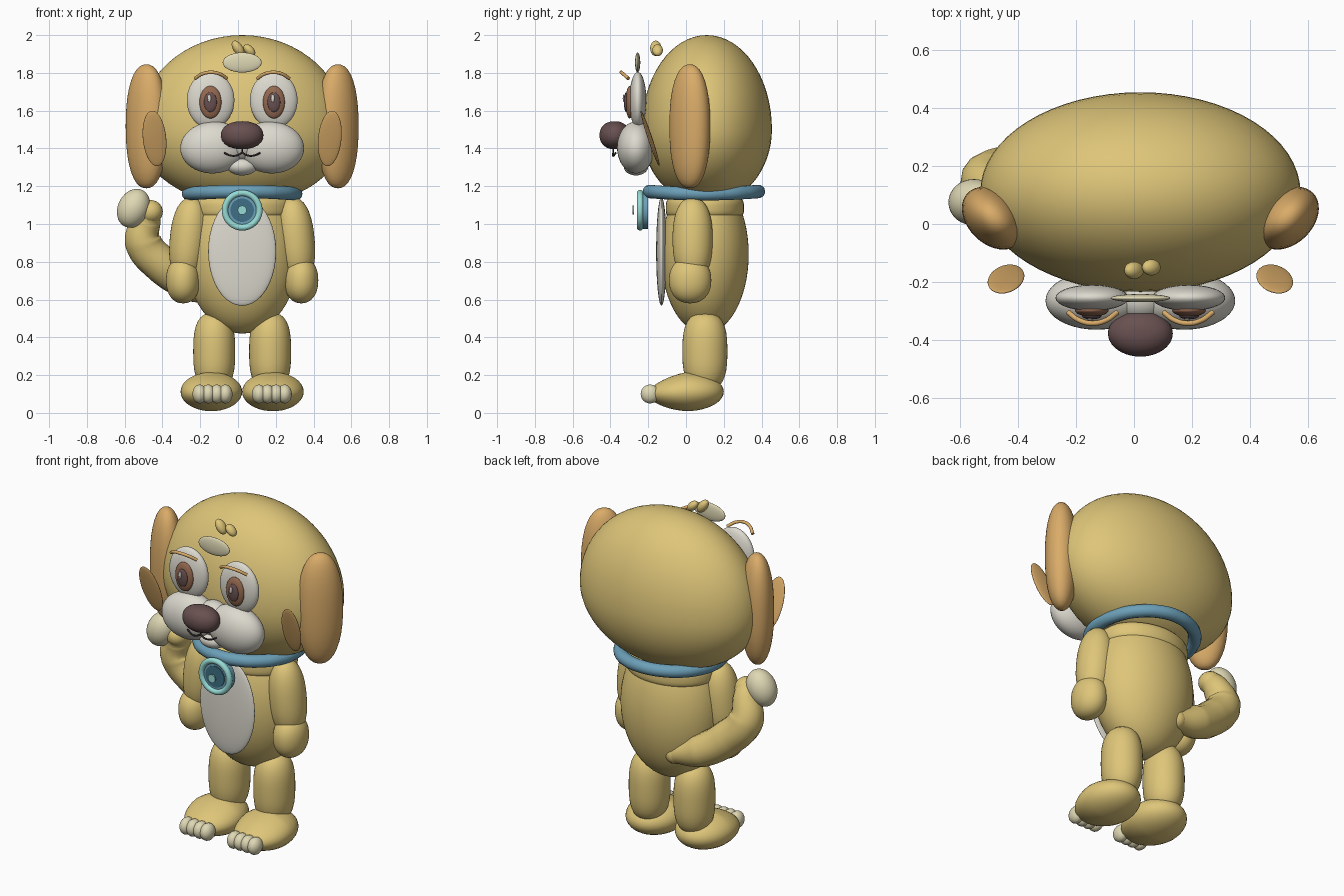
import bpy, bmesh
from math import cos, sin, pi, hypot
from mathutils import Matrix, Euler

cube = bpy.data.objects.get("Cube")
if cube:
    bpy.data.objects.remove(cube, do_unlink=True)

MID = 0.022  # symmetry plane of the figure


def material(name, rgb):
    m = bpy.data.materials.new(name)
    m.use_nodes = True
    m.diffuse_color = (*rgb, 1)
    node = next(n for n in m.node_tree.nodes if n.type == "BSDF_PRINCIPLED")
    node.inputs["Base Color"].default_value = (*rgb, 1)
    node.inputs["Roughness"].default_value = 0.6
    return m


FUR = material("golden fur", (0.73, 0.56, 0.19))
EAR = material("orange tan", (0.70, 0.41, 0.14))
WHITE = material("soft white", (0.72, 0.70, 0.62))
CREAM = material("cream", (0.74, 0.69, 0.46))
BLUE = material("collar blue", (0.15, 0.35, 0.48))
TEAL = material("light teal", (0.31, 0.71, 0.67))
NAVY = material("deep blue", (0.05, 0.16, 0.24))
NOSE = material("plum brown", (0.14, 0.08, 0.08))
IRIS = material("eye brown", (0.30, 0.14, 0.08))
DARK = material("mouth dark", (0.03, 0.02, 0.02))


def finish(bm, name, mat):
    mesh = bpy.data.meshes.new(name)
    bm.to_mesh(mesh)
    bm.free()
    for p in mesh.polygons:
        p.use_smooth = True
    obj = bpy.data.objects.new(name, mesh)
    bpy.context.collection.objects.link(obj)
    mesh.materials.append(mat)
    return obj


def blob(name, mat, at, size, rot=(0, 0, 0), power=2, shape=None, seg=40):
    """Ellipsoid; a higher power gives a fuller barrel, shape edits unit points."""
    bm = bmesh.new()
    bmesh.ops.create_uvsphere(bm, u_segments=seg, v_segments=seg // 2, radius=1)
    for v in bm.verts:
        v.co /= (hypot(v.co.x, v.co.y) ** power + abs(v.co.z) ** power) ** (1 / power)
        if shape:
            shape(v.co)
    turn = Euler(rot).to_matrix().to_4x4()
    bm.transform(Matrix.Translation((at[0] + MID, at[1], at[2])) @ turn
                 @ Matrix.Diagonal((*size, 1)))
    return finish(bm, name, mat)


def pair(name, mat, at, size, rot=(0, 0, 0), **kw):
    for side, s in (("left", 1), ("right", -1)):
        blob(f"{side}_{name}", mat, (s * at[0], at[1], at[2]), size,
             (rot[0], s * rot[1], s * rot[2]), **kw)


def tube(name, mat, points, radius, radii=None, closed=False):
    """Round tube along a smooth curve, with optional thickness per point."""
    cu = bpy.data.curves.new(name, "CURVE")
    cu.dimensions = "3D"
    cu.bevel_depth = radius
    cu.bevel_resolution = 5
    cu.use_fill_caps = True
    sp = cu.splines.new("BEZIER")
    sp.bezier_points.add(len(points) - 1)
    sp.use_cyclic_u = closed
    for i, (bp, p) in enumerate(zip(sp.bezier_points, points)):
        bp.co = (p[0] + MID, p[1], p[2])
        bp.handle_left_type = bp.handle_right_type = "AUTO"
        bp.radius = radii[i] if radii else 1
    obj = bpy.data.objects.new(name, cu)
    bpy.context.collection.objects.link(obj)
    cu.materials.append(mat)
    return obj


def disc(name, mat, at, radius, depth):
    bm = bmesh.new()
    bmesh.ops.create_cone(bm, cap_ends=True, segments=40, radius1=radius,
                          radius2=radius, depth=depth)
    bm.transform(Matrix.Translation((at[0] + MID, at[1], at[2])) @ Matrix.Rotation(pi / 2, 4, "X"))
    obj = finish(bm, name, mat)
    for p in obj.data.polygons:
        p.use_smooth = len(p.vertices) == 4
    obj.data.set_sharp_from_angle(angle=0.7)
    return obj


def jaw(co):  # shorter lower half of the skull
    if co.z < 0:
        co.z *= 0.8


def heel(co):  # foot slimmer and lower toward the toes
    if co.y < 0:
        co.z *= 1 + 0.25 * co.y
        co.z += 0.12 * co.y


# Head and torso
blob("head", FUR, (0, 0.11, 1.5), (0.553, 0.345, 0.5), shape=jaw, seg=64)
blob("neck", FUR, (0, 0.1, 1.085), (0.268, 0.207, 0.075), power=3.5)
blob("torso", FUR, (0, 0.1, 0.84), (0.3, 0.232, 0.42), seg=56)
blob("belly_patch", WHITE, (0, -0.13, 0.855), (0.18, 0.028, 0.288))

# Limbs
pair("arm", FUR, (0.283, 0.035, 0.92), (0.1, 0.106, 0.22), (0, -0.1, 0), power=2.4)
pair("hand", FUR, (0.313, 0.022, 0.702), (0.09, 0.112, 0.122), power=2.2)
pair("leg", FUR, (0.148, 0.1, 0.325), (0.111, 0.119, 0.205), power=2.8)
pair("foot", FUR, (0.163, 0, 0.112), (0.163, 0.2, 0.103), shape=heel)
for i, dx in enumerate((-0.068, -0.023, 0.023, 0.068)):
    pair(f"toe_{i + 1}", CREAM, (0.157 + dx, -0.19, 0.1), (0.038, 0.05, 0.05), seg=24)

# Ears and the loose inner ear patches
pair("ear", EAR, (0.507, 0.02, 1.517), (0.09, 0.125, 0.328), (0, 0, 0.8 - pi / 2 + 0.8 - 0.03 - 0.8), power=2.3)
pair("ear_inner", EAR, (0.464, -0.19, 1.453), (0.062, 0.012, 0.155), (0.32, 0.1, 0))

# Muzzle
pair("cheek", WHITE, (0.152, -0.265, 1.405), (0.176, 0.1, 0.137), (0, 0.06, 0))
blob("muzzle_bridge", WHITE, (0, -0.26, 1.43), (0.1, 0.085, 0.1))
blob("chin", WHITE, (0, -0.265, 1.305), (0.08, 0.065, 0.048))
blob("nose", NOSE, (0, -0.378, 1.47), (0.112, 0.08, 0.074), power=2.2)
for side, s in (("left", 1), ("right", -1)):
    tube(f"{side}_lip", DARK, [(0, -0.385, 1.378), (s * 0.025, -0.387, 1.364),
                               (s * 0.06, -0.383, 1.362), (s * 0.095, -0.372, 1.376)], 0.005)
    # Brow arches
    tube(f"{side}_brow", EAR, [(s * 0.165 - 0.085, -0.305, 1.77),
                               (s * 0.165 - 0.045, -0.333, 1.795),
                               (s * 0.165, -0.343, 1.803),
                               (s * 0.165 + 0.045, -0.333, 1.795),
                               (s * 0.165 + 0.085, -0.305, 1.77)], 0.009)
tube("lip_crease", DARK, [(0, -0.385, 1.4), (0, -0.385, 1.378)], 0.004)

# Eyes
pair("eye", WHITE, (0.167, -0.255, 1.655), (0.126, 0.045, 0.15))
pair("iris", IRIS, (0.168, -0.298, 1.645), (0.058, 0.022, 0.086))
pair("pupil", NOSE, (0.168, -0.317, 1.645), (0.034, 0.012, 0.052))
for side, s in (("left", 1), ("right", -1)):
    blob(f"{side}_eye_glint", WHITE, (s * 0.168 - 0.006, -0.33, 1.665),
         (0.009, 0.005, 0.02), seg=16)

# Forehead spot and hair tuft
blob("forehead_spot", CREAM, (0, -0.256, 1.855), (0.103, 0.014, 0.053))
blob("tuft_large", FUR, (-0.022, -0.16, 1.93), (0.026, 0.03, 0.046), (0, -0.6, 0), seg=24)
blob("tuft_small", FUR, (0.038, -0.15, 1.92), (0.024, 0.028, 0.038), (0, -0.8, 0), seg=24)

# Collar with a gentle saddle bend
ring = [2 * pi * i / 16 for i in range(16)]
tube("collar", BLUE, [(0.283 * cos(a), 0.095 + 0.288 * sin(a), 1.16 + 0.012 * sin(a) ** 2)
                      for a in ring], 0.036, closed=True)

# Round collar tag
disc("tag_body", BLUE, (0, -0.22, 1.073), 0.1, 0.04)
disc("tag_face", BLUE, (0, -0.242, 1.073), 0.082, 0.008)
disc("tag_center", NAVY, (0, -0.247, 1.073), 0.062, 0.008)
disc("tag_dot", TEAL, (0, -0.278, 1.073), 0.024, 0.008)
tube("tag_rim", TEAL, [(0.091 * cos(a), -0.243, 1.073 + 0.091 * sin(a)) for a in ring],
     0.017, closed=True)

# Tail with pale tip
tube("tail", FUR, [(-0.12, 0.24, 0.63), (-0.27, 0.22, 0.68), (-0.42, 0.18, 0.78),
                   (-0.525, 0.15, 0.91), (-0.505, 0.12, 1.02), (-0.485, 0.09, 1.07)],
     0.1, radii=[0.55, 0.92, 1, 0.97, 0.75, 0.6])
blob("tail_base", FUR, (-0.12, 0.24, 0.63), (0.056, 0.056, 0.056), seg=24)
blob("tail_bend", FUR, (-0.485, 0.09, 1.065), (0.065, 0.065, 0.062), seg=24)
blob("tail_tip", CREAM, (-0.575, 0.075, 1.083), (0.083, 0.08, 0.107), (0, 0.45, 0))
